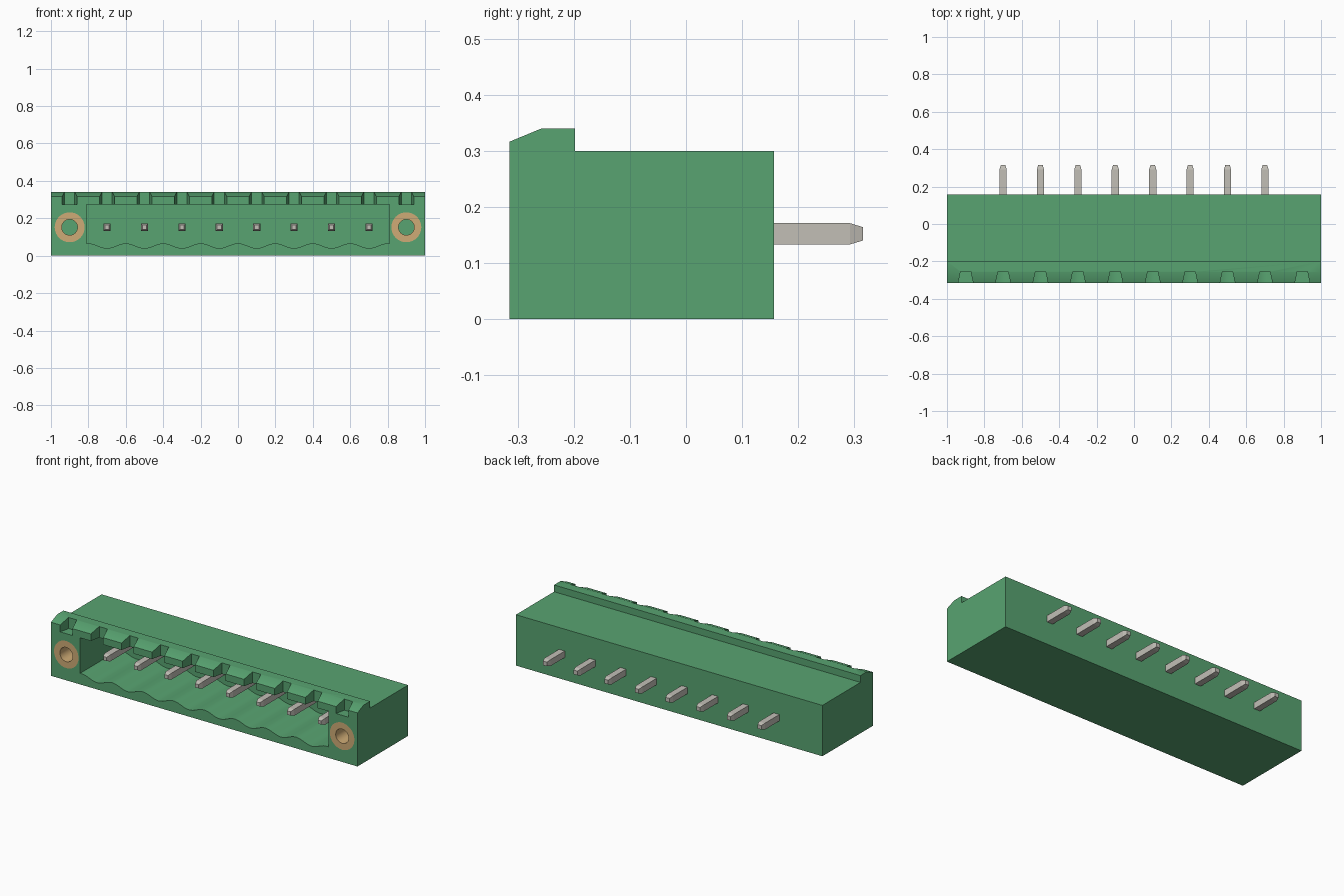
import bpy, bmesh, math
from mathutils import Vector

cube = bpy.data.objects.get("Cube")
if cube:
    bpy.data.objects.remove(cube, do_unlink=True)


def material(name, rgb):
    m = bpy.data.materials.new(name)
    m.use_nodes = True
    m.diffuse_color = (*rgb, 1)
    m.node_tree.nodes["Principled BSDF"].inputs["Base Color"].default_value = (*rgb, 1)
    return m


GREEN = material("green plastic", (0.098, 0.37, 0.165))
BRASS = material("brass", (0.62, 0.41, 0.18))
METAL = material("tinned metal", (0.54, 0.52, 0.47))

FRONT, BACK = -0.315, 0.157
PIN_Z = 0.152
PITCH = 0.2
pin_xs = [(i - 3.5) * PITCH for i in range(8)]
notch_xs = [(i - 4.5) * PITCH for i in range(10)]


def loft(bm, rings, closed=False):
    """Skin equal-length rings of points; cap the ends, or close the loop."""
    loops = [[bm.verts.new(p) for p in ring] for ring in rings]
    pairs = list(zip(loops, loops[1:]))
    if closed:
        pairs.append((loops[-1], loops[0]))
    else:
        bm.faces.new(loops[0])
        bm.faces.new(loops[-1])
    for a, b in pairs:
        for i in range(len(a)):
            j = (i + 1) % len(a)
            bm.faces.new((a[i], a[j], b[j], b[i]))


def finish(name, bm, mat):
    bmesh.ops.recalc_face_normals(bm, faces=bm.faces)
    me = bpy.data.meshes.new(name)
    bm.to_mesh(me)
    bm.free()
    me.materials.append(mat)
    ob = bpy.data.objects.new(name, me)
    bpy.context.collection.objects.link(ob)
    return ob


def select(ob):
    bpy.ops.object.select_all(action='DESELECT')
    ob.select_set(True)
    bpy.context.view_layer.objects.active = ob


def carve(target, cutter):
    select(target)
    mod = target.modifiers.new("cut", 'BOOLEAN')
    mod.operation = 'DIFFERENCE'
    mod.solver = 'EXACT'
    mod.object = cutter
    bpy.ops.object.modifier_apply(modifier=mod.name)
    bpy.data.objects.remove(cutter, do_unlink=True)


def circle(x, y, r, n=40):
    return [(x + r * math.cos(2 * math.pi * k / n), y,
             PIN_Z + r * math.sin(2 * math.pi * k / n)) for k in range(n)]


# Housing: side profile with a bevelled lip along the front top edge
profile = [(FRONT, 0), (BACK, 0), (BACK, 0.3), (-0.198, 0.3),
           (-0.198, 0.34), (-0.257, 0.34), (FRONT, 0.316)]
bm = bmesh.new()
loft(bm, [[(x, y, z) for y, z in profile] for x in (-1, 1)])
housing = finish("housing", bm, GREEN)

# Socket cavity with a scalloped floor, one scallop under each pin
half, steps = 0.81, 108
outline = [(-half, 0.275), (half, 0.275)]
for k in range(steps + 1):
    x = half - 2 * half * k / steps
    outline.append((x, 0.053 + 0.013 * math.cos(2 * math.pi * x / PITCH)))
bm = bmesh.new()
loft(bm, [[(x, y, z) for x, z in outline] for y in (FRONT - 0.1, 0.05)])
carve(housing, finish("cavity_cutter", bm, GREEN))

# Tapered coding notches in the lip; the inner ones open into the cavity
bm = bmesh.new()
for x in notch_xs:
    floor = 0.275 if abs(x) > half else 0.25
    rings = []
    for y, w in ((FRONT - 0.02, 0.0445), (-0.254, 0.027)):
        rings.append([(x - w, y, floor), (x + w, y, floor),
                      (x + w, y, 0.4), (x - w, y, 0.4)])
    loft(bm, rings)
carve(housing, finish("notch_cutter", bm, GREEN))

# Seats for the threaded inserts
INSERT_END = -0.06
bm = bmesh.new()
for x in (-0.9, 0.9):
    loft(bm, [circle(x, y, 0.08) for y in (FRONT - 0.1, INSERT_END)])
carve(housing, finish("insert_seat_cutter", bm, GREEN))
select(housing)
bpy.ops.object.shade_smooth_by_angle(angle=math.radians(30))

# Brass inserts
for name, x in (("left_insert", 0.9), ("right_insert", -0.9)):
    bm = bmesh.new()
    loft(bm, [circle(x, FRONT, 0.08), circle(x, INSERT_END, 0.08),
              circle(x, INSERT_END, 0.042), circle(x, FRONT, 0.042)], closed=True)
    select(finish(name, bm, BRASS))
    bpy.ops.object.shade_smooth_by_angle(angle=math.radians(30))

# Square pins with chamfered tips, running right through the back wall
for i, x in enumerate(pin_xs):
    bm = bmesh.new()
    rings = []
    for y, h in ((-0.24, 0.011), (-0.217, 0.019), (0.292, 0.019), (0.315, 0.012)):
        rings.append([(x + sx * h, y, PIN_Z + sz * h)
                      for sx, sz in ((-1, -1), (1, -1), (1, 1), (-1, 1))])
    loft(bm, rings)
    finish(f"pin_{i + 1}", bm, METAL)
